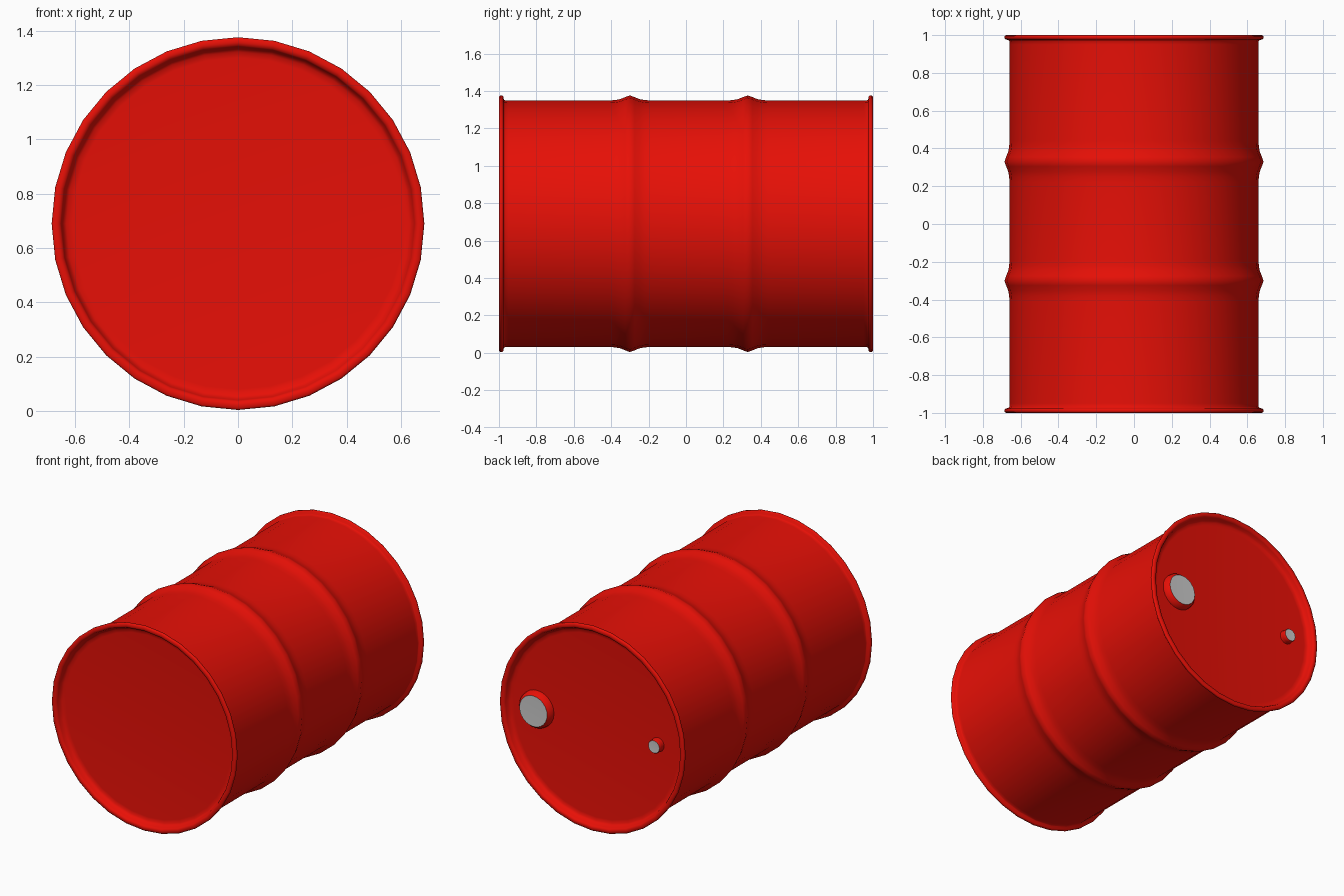
import bpy, bmesh
from math import sin, cos, pi, radians

if "Cube" in bpy.data.objects:
    bpy.data.objects.remove(bpy.data.objects["Cube"])

CZ = 0.69  # height of the drum axis

red = bpy.data.materials.new("red_paint")
red.diffuse_color = (0.8, 0.005, 0.002, 1)
red.use_nodes = True
red.node_tree.nodes["Principled BSDF"].inputs["Base Color"].default_value = red.diffuse_color


def lathe(name, profile, x=0.0, sides=32, mat=None, angle=40):
    """Revolve (radius, y) points around an axis parallel to y; radius 0 closes an end."""
    bm = bmesh.new()
    rings = []
    for r, y in profile:
        if r == 0:
            rings.append([bm.verts.new((x, y, CZ))])
        else:
            rings.append([bm.verts.new((x + r * sin(2 * pi * i / sides), y,
                                        CZ + r * cos(2 * pi * i / sides)))
                          for i in range(sides)])
    for a, b in zip(rings, rings[1:]):
        for i in range(sides):
            j = (i + 1) % sides
            quad = [a[i % len(a)], a[j % len(a)], b[j % len(b)], b[i % len(b)]]
            bm.faces.new(list(dict.fromkeys(quad)))
    bmesh.ops.recalc_face_normals(bm, faces=bm.faces)
    me = bpy.data.meshes.new(name)
    bm.to_mesh(me)
    bm.free()
    ob = bpy.data.objects.new(name, me)
    bpy.context.collection.objects.link(ob)
    if mat:
        me.materials.append(mat)
    bpy.ops.object.select_all(action='DESELECT')
    ob.select_set(True)
    bpy.context.view_layer.objects.active = ob
    bpy.ops.object.shade_smooth_by_angle(angle=radians(angle))
    return ob


# Rolled rim with a shallow recessed lid, from lid centre out to the wall
end = [(0, 0.955), (0.61, 0.955), (0.632, 0.957), (0.644, 0.967), (0.65, 0.985),
       (0.656, 0.997), (0.667, 1.0), (0.680, 0.999), (0.686, 0.994),
       (0.686, 0.983), (0.680, 0.977), (0.664, 0.974), (0.66, 0.968), (0.659, 0.95)]

# Rolling hoop cross-section (radius, offset)
hoop = [(0.659, -0.11), (0.661, -0.08), (0.666, -0.052), (0.677, -0.025),
        (0.686, 0), (0.677, 0.025), (0.666, 0.052), (0.661, 0.08), (0.659, 0.11)]

# Drum shell: front end, two hoops, back end
profile = [(r, -y) for r, y in end]
for y0 in (-0.30, 0.33):
    profile += [(r, y0 + d) for r, d in hoop]
profile += end[::-1]
lathe("drum_shell", profile, mat=red, angle=60)

# Flared filler necks and their grey caps on the back lid
for name, x, r, base in (("large_bung", 0.435, 0.103, 0.124),
                         ("small_bung", -0.46, 0.041, 0.047)):
    lathe(name + "_neck", [(base, 0.953), (base - 0.003, 0.975), (r + 0.004, 0.993),
                           (r, 0.998)], x, 24, red, 60)
    lathe(name + "_cap", [(r, 0.998), (0, 0.996)], x, 24)
